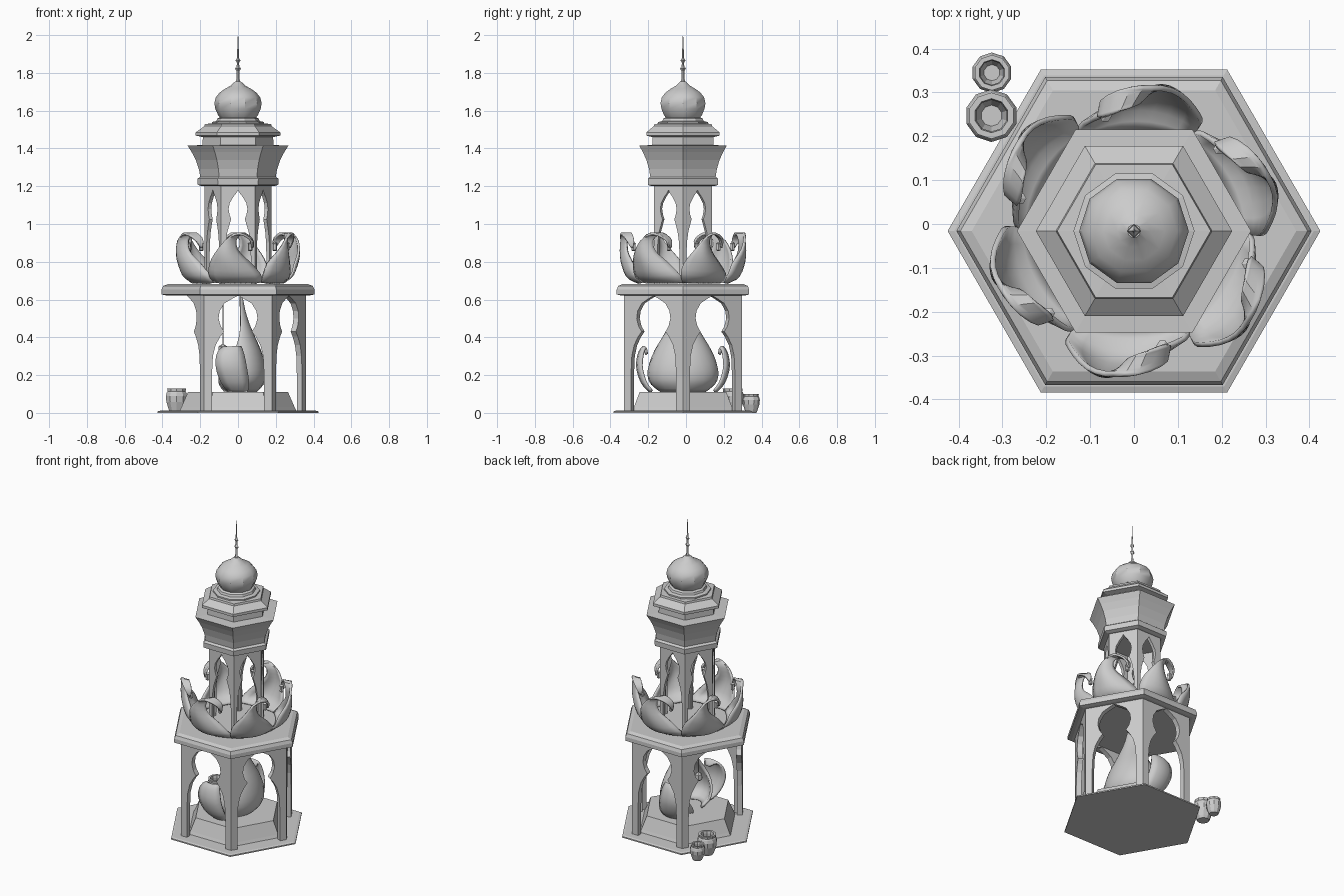
import bpy, bmesh, math
from mathutils import Vector

if "Cube" in bpy.data.objects:
    bpy.data.objects.remove(bpy.data.objects["Cube"])

CY = -0.016  # tower axis sits slightly in front of the origin


def finish(name, bm, thick=0.0, smooth=False, offset=-1):
    me = bpy.data.meshes.new(name)
    bm.to_mesh(me)
    bm.free()
    ob = bpy.data.objects.new(name, me)
    bpy.context.collection.objects.link(ob)
    if thick:
        m = ob.modifiers.new("thickness", 'SOLIDIFY')
        m.thickness = thick
        m.offset = offset
        m.use_even_offset = True
    if smooth:
        bpy.ops.object.select_all(action='DESELECT')
        ob.select_set(True)
        bpy.context.view_layer.objects.active = ob
        bpy.ops.object.shade_smooth_by_angle(angle=math.radians(35))
    return ob


def lathe(name, prof, n=6, x=0.0, y=CY, rot=0.0, smooth=False):
    bm = bmesh.new()
    rings = []
    for r, z in prof:
        rings.append([bm.verts.new((x + r * math.cos(rot + 2 * math.pi * i / n),
                                    y + r * math.sin(rot + 2 * math.pi * i / n), z)) for i in range(n)])
    for a, b in zip(rings, rings[1:]):
        for i in range(n):
            j = (i + 1) % n
            bm.faces.new((a[i], a[j], b[j], b[i]))
    bm.faces.new(rings[0][::-1])
    bm.faces.new(rings[-1])
    bmesh.ops.recalc_face_normals(bm, faces=bm.faces[:])
    return finish(name, bm, smooth=smooth)


def arcade(name, R, z0, z1, arch, thick, skip=()):
    """Six walls with a lobed arch; arch = half outline (x, z) from floor to apex."""
    bm = bmesh.new()
    apo, h = R * math.cos(math.pi / 6), R / 2
    pts = arch + [(0, z1)]
    for k in range(6):
        a = math.radians(-90 + 60 * k)
        nx, ny = math.cos(a), math.sin(a)

        def P(t, z):
            return bm.verts.new((apo * nx - t * ny, CY + apo * ny + t * nx, z))
        for s in (1, -1):
            if (k, s) in skip:
                continue
            for (xa, za), (xb, zb) in zip(pts, pts[1:]):
                q = [P(s * xa, za), P(s * h, za), P(s * h, zb), P(s * xb, zb)]
                bm.faces.new(q if s > 0 else q[::-1])
    bmesh.ops.remove_doubles(bm, verts=bm.verts[:], dist=1e-4)
    return finish(name, bm, thick)


def sample(keys, t):
    """Smooth interpolation through key tuples (Catmull-Rom)."""
    f = t * (len(keys) - 1)
    i = min(int(f), len(keys) - 2)
    u = f - i
    k = [keys[max(0, min(len(keys) - 1, i + d))] for d in (-1, 0, 1, 2)]
    return [0.5 * (2 * b + (c - a) * u + (2 * a - 5 * b + 4 * c - d) * u * u + (3 * b - a - 3 * c + d) * u ** 3)
            for a, b, c, d in zip(*k)]


# base plate and sloped plinth
lathe("base_plate", [(0.425, 0), (0.425, 0.008), (0.41, 0.012)])
lathe("plinth", [(0.31, 0.01), (0.30, 0.03), (0.265, 0.11)])

# lower arcade (open entrance on the -x corner), floor slab, upper arcade
lower = [(0.138, 0.01), (0.138, 0.2), (0.133, 0.3), (0.118, 0.36), (0.093, 0.405), (0.073, 0.43),
         (0.092, 0.46), (0.103, 0.5), (0.097, 0.54), (0.072, 0.58), (0.03, 0.605), (0, 0.62)]
arcade("lower_arcade", 0.36, 0.01, 0.63, lower, 0.032, ((4, 1), (5, -1)))
lathe("floor_slab", [(0.38, 0.622), (0.405, 0.627), (0.405, 0.652), (0.396, 0.672), (0.37, 0.682)])
upper = [(0.069, 0.68), (0.068, 0.82), (0.065, 0.9), (0.056, 0.96), (0.044, 1.0), (0.036, 1.025),
         (0.045, 1.05), (0.05, 1.08), (0.044, 1.11), (0.024, 1.145), (0.008, 1.165), (0, 1.18)]
arcade("upper_arcade", 0.178, 0.68, 1.21, upper, 0.02)

# flared crown with stepped roof
lathe("flared_crown", [(0.19, 1.2), (0.213, 1.207), (0.215, 1.24), (0.2, 1.25), (0.207, 1.29), (0.224, 1.34),
                       (0.245, 1.38), (0.267, 1.415), (0.188, 1.418),
                       (0.186, 1.46), (0.224, 1.468), (0.224, 1.485), (0.178, 1.518), (0.175, 1.53), (0.13, 1.532)])

# onion dome and finial
lathe("dome_ring", [(0.138, 1.525), (0.138, 1.54), (0.115, 1.545), (0.11, 1.558), (0.09, 1.568)], 10)
lathe("onion_dome", [(0.088, 1.555), (0.105, 1.575), (0.12, 1.61), (0.125, 1.64), (0.118, 1.67),
                     (0.098, 1.695), (0.07, 1.715), (0.038, 1.733), (0.015, 1.755)], 10, smooth=True)
lathe("finial", [(0.016, 1.74), (0.008, 1.77), (0.007, 1.81), (0.016, 1.822), (0.007, 1.834), (0.006, 1.855),
                 (0.014, 1.866), (0.006, 1.878), (0.005, 1.9), (0.001, 2.0)], 4)

# six curling petals, each with a hanging lantern under its tip
# keys: tangent, radius, z, half width, cup depth, radial twist of the width
petal = [(0.0, 0.235, 0.683, 0.125, 0.02, 0), (-0.015, 0.295, 0.715, 0.14, 0.05, 0),
         (-0.04, 0.325, 0.78, 0.11, 0.055, 0), (-0.055, 0.335, 0.85, 0.065, 0.03, 0.1),
         (-0.035, 0.325, 0.915, 0.042, 0.01, 0.4), (0.015, 0.302, 0.943, 0.035, 0, 0.8),
         (0.065, 0.28, 0.915, 0.022, 0, 1), (0.07, 0.268, 0.875, 0.006, 0, 1)]
for k in range(6):
    a = math.radians(-90 + 60 * k)
    nx, ny = math.cos(a), math.sin(a)

    def place(t, r, z):
        return Vector((r * nx - t * ny, CY + r * ny + t * nx, z))
    bm = bmesh.new()
    grid = []
    for i in range(19):
        t, r, z, w, cup, tw = sample(petal, i / 18)
        row = []
        for j in range(9):
            u = j / 4 - 1
            row.append(bm.verts.new(place(t + u * w * (1 - 0.8 * tw), r - cup * u * u - u * w * tw,
                                          z + 0.25 * cup * u * u)))
        grid.append(row)
    for p, q in zip(grid, grid[1:]):
        for j in range(8):
            bm.faces.new((p[j], p[j + 1], q[j + 1], q[j]))
    finish("petal_%d" % k, bm, 0.012, True)
    c = place(0.065, 0.262, 0)
    lathe("petal_lantern_%d" % k, [(0.002, 0.895), (0.002, 0.905), (0.014, 0.898), (0.011, 0.892),
                                   (0.013, 0.862), (0.005, 0.856)], 6, c.x, c.y)

# egg-shaped shell seat inside the lower arcade, opening towards -x
seat = [(0.12, 0.11, 2.75), (0.17, 0.15, 2.65), (0.188, 0.2, 2.5), (0.18, 0.26, 2.25), (0.152, 0.33, 1.85),
        (0.11, 0.4, 1.65), (0.07, 0.47, 1.5), (0.04, 0.54, 1.45), (0.02, 0.615, 1.4)]
bm = bmesh.new()
grid = []
for i in range(17):
    r, z, span = sample(seat, i / 16)
    grid.append([bm.verts.new((0.01 + 0.74 * r * math.cos(span * u / 8),
                               CY + r * math.sin(span * u / 8), z)) for u in range(-8, 9)])
for p, q in zip(grid, grid[1:]):
    for j in range(16):
        bm.faces.new((p[j], p[j + 1], q[j + 1], q[j]))
finish("shell_seat", bm, 0.014, True)

# cupped petal armrests on both sides of the seat
arm = [(0.0, 0.165, 0.115), (-0.015, 0.205, 0.16), (-0.035, 0.23, 0.24), (-0.04, 0.222, 0.31),
       (-0.03, 0.2, 0.345), (-0.01, 0.182, 0.31)]
for side, label in ((1, "back"), (-1, "front")):
    bm = bmesh.new()
    rows = []
    for i in range(15):
        x, y, z = sample(arm, i / 14)
        w = 0.08 * math.sin(math.pi * (0.2 + 0.76 * i / 14))
        rows.append([bm.verts.new((x + d * w, CY + side * (y + 0.012 - 0.3 * w * d * d), z))
                     for d in (-1, -0.5, 0, 0.5, 1)])
    for p, q in zip(rows, rows[1:]):
        for j in range(4):
            bm.faces.new((p[j], p[j + 1], q[j + 1], q[j]))
    finish("armrest_" + label, bm, 0.012, True, 0)

# lantern hanging in the lower arcade
lathe("hanging_lantern", [(0.003, 0.625), (0.003, 0.365), (0.022, 0.352), (0.024, 0.32), (0.01, 0.31)], 6, -0.08)

# two pots standing beside the base
for name, x, y, r, h in (("large_pot", -0.325, 0.247, 0.06, 0.13), ("small_pot", -0.324, 0.345, 0.046, 0.1)):
    prof = [(0.6, 0), (0.72, 0.12), (0.95, 0.45), (1.0, 0.68), (0.92, 0.82), (0.84, 0.88), (0.88, 1.0),
            (0.65, 1.0), (0.6, 0.88), (0.62, 0.6), (0.4, 0.25)]
    lathe(name, [(r * a, h * b) for a, b in prof], 10, x, y, math.pi / 10)
